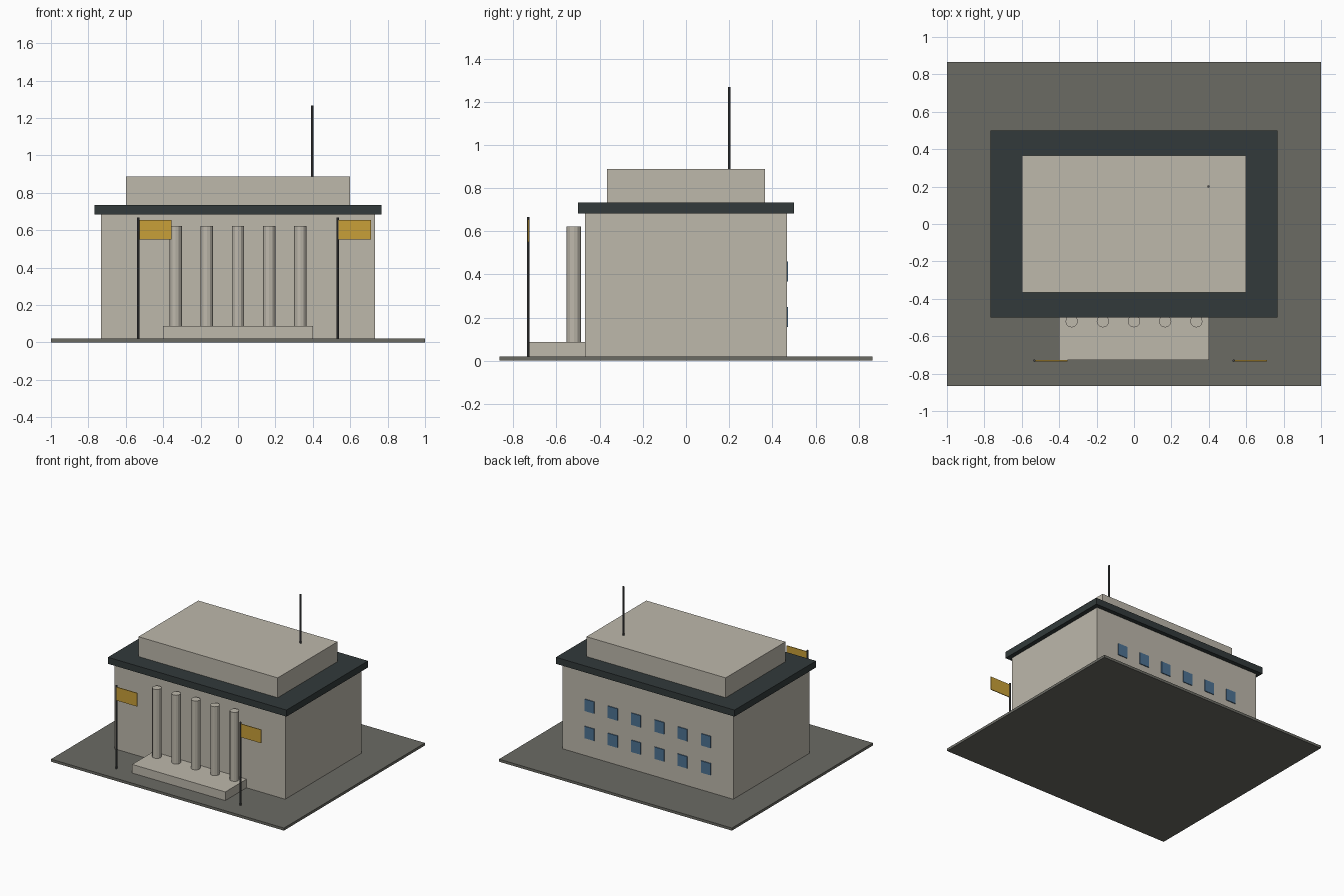
import bpy, math

if "Cube" in bpy.data.objects:
    bpy.data.objects.remove(bpy.data.objects["Cube"])


def material(name, rgb):
    m = bpy.data.materials.new(name)
    m.diffuse_color = (*rgb, 1)
    m.use_nodes = True
    m.node_tree.nodes["Principled BSDF"].inputs["Base Color"].default_value = m.diffuse_color
    return m


STONE = material("pale_stone", (0.51, 0.48, 0.41))
ROOF = material("dark_slate", (0.032, 0.042, 0.043))
PAVING = material("grey_paving", (0.147, 0.147, 0.127))
METAL = material("dark_metal", (0.07, 0.073, 0.075))
CLOTH = material("gold_cloth", (0.58, 0.35, 0.04))
GLASS = material("blue_glass", (0.075, 0.17, 0.29))


def finish(name, mat):
    ob = bpy.context.object
    ob.name = name
    ob.data.materials.append(mat)
    return ob


def box(name, mat, x, y, z):
    """Box from (min, max) ranges on each axis."""
    bpy.ops.mesh.primitive_cube_add(size=1, location=[sum(r) / 2 for r in (x, y, z)])
    ob = finish(name, mat)
    size = [r[1] - r[0] for r in (x, y, z)]
    for v in ob.data.vertices:
        v.co = [c * s for c, s in zip(v.co, size)]
    return ob


def post(name, mat, x, y, z, radius, sides):
    """Vertical cylinder over the height range z."""
    bpy.ops.mesh.primitive_cylinder_add(vertices=sides, radius=radius, depth=z[1] - z[0],
                                        location=(x, y, sum(z) / 2))
    return finish(name, mat)


# Base, main block, roof slab and upper storey
box("ground_slab", PAVING, (-1, 1), (-0.865, 0.865), (0, 0.02))
box("main_block", STONE, (-0.733, 0.733), (-0.467, 0.467), (0.02, 0.683))
box("roof_slab", ROOF, (-0.767, 0.767), (-0.5, 0.5), (0.683, 0.734))
box("upper_storey", STONE, (-0.598, 0.598), (-0.367, 0.367), (0.734, 0.888))
post("antenna", METAL, 0.398, 0.2, (0.888, 1.268), 0.0065, 8)

# Entrance platform and columns
box("entrance_platform", STONE, (-0.4, 0.4), (-0.727, -0.467), (0.02, 0.087))
for i in range(5):
    post(f"column_{i + 1}", STONE, (i - 2) / 6, -0.52, (0.087, 0.622), 0.033, 12)

# Flagpoles, each with a flag flying to the right
for side, x in (("left", -0.533), ("right", 0.533)):
    post(f"flagpole_{side}", METAL, x, -0.731, (0.02, 0.667), 0.0065, 8)
    box(f"flag_{side}", CLOTH, (x, x + 0.178), (-0.734, -0.728), (0.551, 0.655))

# Two rows of thin window plates on the back wall
for row, z in enumerate((0.202, 0.413)):
    for i in range(6):
        x = (i - 2.5) * 0.2
        box(f"window_{row + 1}_{i + 1}", GLASS, (x - 0.041, x + 0.041),
            (0.465, 0.4735), (z - 0.046, z + 0.046))
